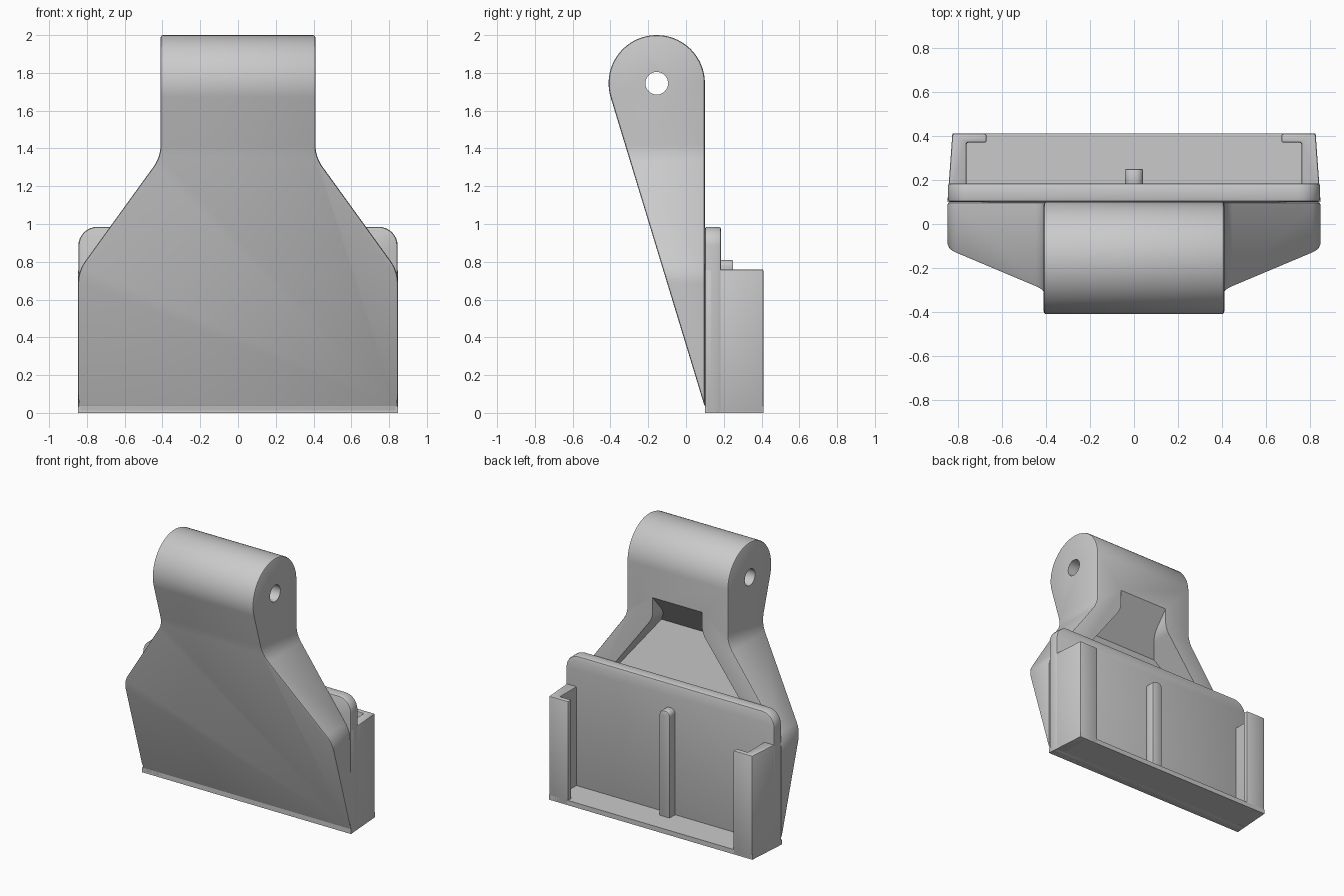
import bpy, bmesh
from math import radians, sin, cos, tan, pi
from mathutils import Vector

cube = bpy.data.objects.get("Cube")
if cube:
    bpy.data.objects.remove(cube)

COLOUR = (0.59, 0.59, 0.59, 1)
grey = bpy.data.materials.new("light_grey")
grey.use_nodes = True
grey.diffuse_color = COLOUR
bsdf = next(n for n in grey.node_tree.nodes if n.type == "BSDF_PRINCIPLED")
bsdf.inputs["Base Color"].default_value = COLOUR


def fillet(corners, steps=8):
    """Round each (a, b, radius) corner of a closed outline."""
    out = []
    for i, (a, b, r) in enumerate(corners):
        p = Vector((a, b))
        if not r:
            out.append(p)
            continue
        u = (Vector(corners[i - 1][:2]) - p).normalized()
        v = (Vector(corners[(i + 1) % len(corners)][:2]) - p).normalized()
        half = u.angle(v) / 2
        centre = p + (u + v).normalized() * r / sin(half)
        start = (p + u * r / tan(half) - centre).normalized()
        end = (p + v * r / tan(half) - centre).normalized()
        out += [centre + start.slerp(end, k / steps).normalized() * r
                for k in range(steps + 1)]
    return out


def mirrored(half):
    """Close a right-hand half outline with its mirror image."""
    return half + [(-h[0], *h[1:]) for h in reversed(half)]


def prism(name, outline, axis, lo, hi):
    """Extrude a flat outline along one axis."""
    place = {"X": lambda a, b: (lo, a, b),
             "Y": lambda a, b: (a, lo, b),
             "Z": lambda a, b: (a, b, lo)}[axis]
    bm = bmesh.new()
    face = bm.faces.new([bm.verts.new(place(*p)) for p in outline])
    new = bmesh.ops.extrude_face_region(bm, geom=[face])["geom"]
    shift = Vector([hi - lo if axis == c else 0 for c in "XYZ"])
    bmesh.ops.translate(bm, vec=shift,
                        verts=[g for g in new if isinstance(g, bmesh.types.BMVert)])
    bmesh.ops.recalc_face_normals(bm, faces=bm.faces[:])
    mesh = bpy.data.meshes.new(name)
    bm.to_mesh(mesh)
    bm.free()
    mesh.materials.append(grey)
    obj = bpy.data.objects.new(name, mesh)
    bpy.context.collection.objects.link(obj)
    return obj


def bake(obj):
    """Apply the object's modifiers."""
    graph = bpy.context.evaluated_depsgraph_get()
    mesh = bpy.data.meshes.new_from_object(obj.evaluated_get(graph))
    obj.modifiers.clear()
    obj.data = mesh


def combine(obj, other, operation):
    mod = obj.modifiers.new("cut", "BOOLEAN")
    mod.operation, mod.object, mod.solver = operation, other, "EXACT"
    bake(obj)
    bpy.data.objects.remove(other)


def soften(obj, width=0.012):
    mod = obj.modifiers.new("soften", "BEVEL")
    mod.width, mod.segments = width, 2
    mod.limit_method, mod.angle_limit = "ANGLE", radians(40)
    bake(obj)


def smooth(obj):
    for p in obj.data.polygons:
        p.use_smooth = True
    obj.data.set_sharp_from_angle(angle=radians(30))


# Body: shouldered front outline crossed with a wedge that ends in a round hub
HUB_Y, HUB_Z, HUB_R = -0.155, 1.745, 0.255
arc = [radians(197) * k / 40 for k in range(41)]
side = [(HUB_Y + HUB_R * cos(t), HUB_Z + HUB_R * sin(t)) for t in arc] + [(0.1, 0.03)]
body = prism("hinge_body", side, "X", -1, 1)
shoulders = fillet(mirrored([(0.847, -0.1, 0), (0.847, 0.75, 0.2),
                             (0.41, 1.355, 0.2), (0.41, 2.1, 0)]))
combine(body, prism("shoulder_cutter", shoulders, "Y", -1, 1), "INTERSECT")
soften(body)

# Rear pocket between the two legs
pocket = prism("pocket_cutter", [(0.2, 1.6), (0.1, 1.53), (-0.13, 1.26),
                                 (0.1, 0.51), (0.2, 0.51)], "X", -1, 1)
inner = fillet(mirrored([(0.68, 0.3, 0), (0.68, 0.74, 0.1),
                         (0.2, 1.38, 0.15), (0.2, 1.8, 0)]))
combine(pocket, prism("leg_cutter", inner, "Y", -1, 1), "INTERSECT")
combine(body, pocket, "DIFFERENCE")

# Pin hole through the hub
hole = [(HUB_Y + 0.06 * cos(k * pi / 16), HUB_Z + 0.06 * sin(k * pi / 16))
        for k in range(32)]
combine(body, prism("pin_cutter", hole, "X", -1, 1), "DIFFERENCE")

# Back plate with rounded top corners
plate = prism("back_plate", fillet(mirrored([(0.845, 0, 0), (0.845, 0.985, 0.1)])),
              "Y", 0.1, 0.185)
soften(plate)

# Slide-in tray: side rails with lips, joined by the strip behind the plate
rail = [(0.76, 0.15), (0.76, 0.37), (0.67, 0.37),
        (0.67, 0.41), (0.825, 0.41), (0.847, 0.105)]
for name, sign in (("left_rail", 1), ("right_rail", -1)):
    part = prism(name, [(sign * x, y) for x, y in rail], "Z", 0, 0.76)
    soften(part, 0.008)
    smooth(part)
floor = prism("tray_floor", mirrored([(0.847, 0.1), (0.825, 0.41)]), "Z", 0, 0.035)

# Centre rib with a rounded top
rib = prism("centre_rib", fillet(mirrored([(0.042, 0.02, 0), (0.042, 0.81, 0.035)])),
            "Y", 0.17, 0.25)
soften(rib, 0.008)

for part in (body, plate, floor, rib):
    smooth(part)
